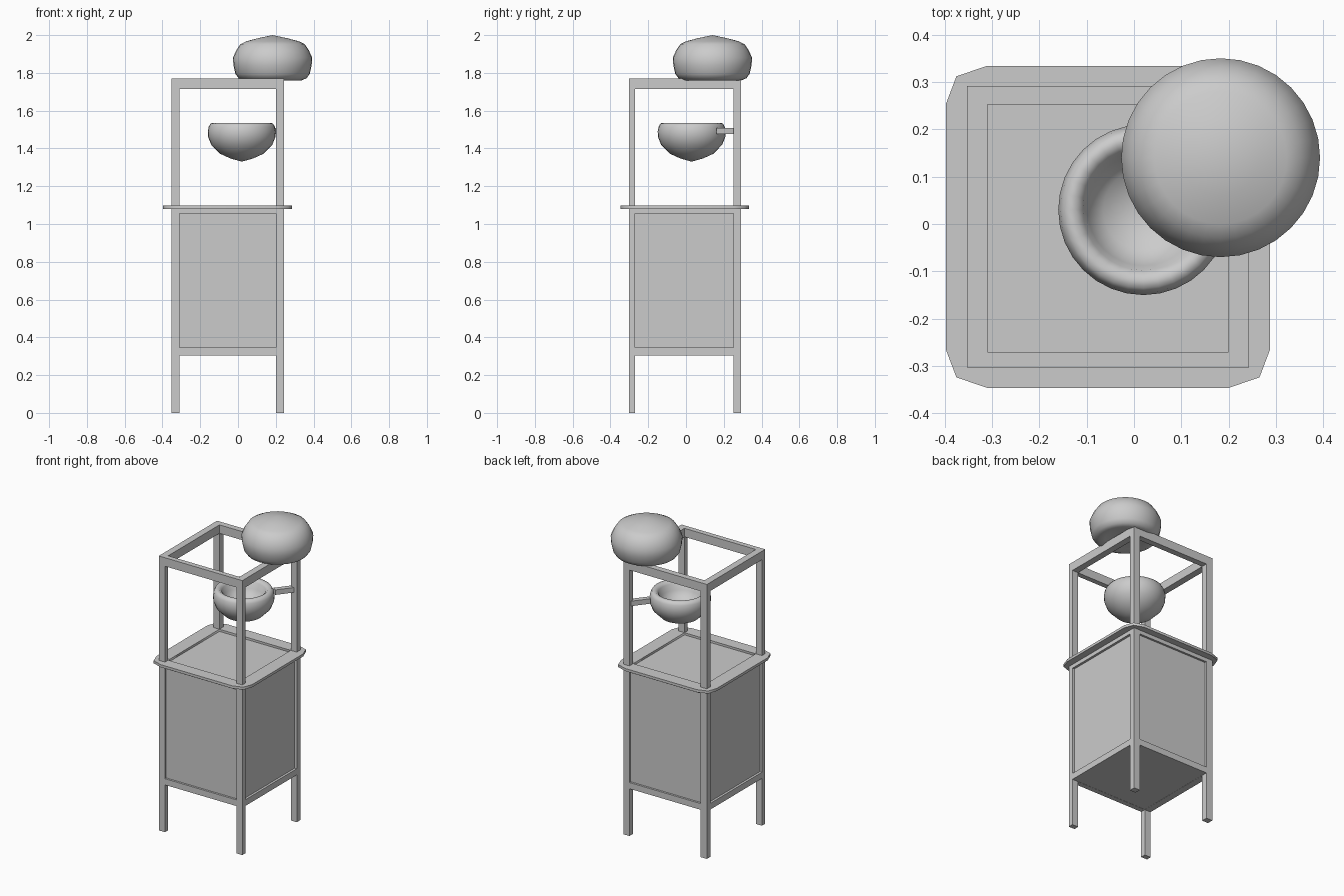
import bpy, bmesh, math
from mathutils import Vector

if "Cube" in bpy.data.objects:
    bpy.data.objects.remove(bpy.data.objects["Cube"])

# Stand outline (outer and inner faces of the four posts)
X0, X1, Y0, Y1 = -0.353, 0.243, -0.303, 0.291
IX0, IX1, IY0, IY1 = -0.309, 0.20, -0.27, 0.252


def box(name, x0, x1, y0, y1, z0, z1):
    bpy.ops.mesh.primitive_cube_add(size=1, location=((x0 + x1) / 2, (y0 + y1) / 2, (z0 + z1) / 2))
    ob = bpy.context.object
    ob.name = name
    ob.scale = (x1 - x0, y1 - y0, z1 - z0)
    bpy.ops.object.transform_apply(location=False, rotation=False, scale=True)
    return ob


def lathe(name, profile, cx, cy, steps=32):
    bm = bmesh.new()
    vs = [bm.verts.new((r, 0, z)) for r, z in profile]
    es = [bm.edges.new(p) for p in zip(vs, vs[1:])]
    bmesh.ops.spin(bm, geom=vs + es, cent=(0, 0, 0), axis=(0, 0, 1), angle=2 * math.pi, steps=steps)
    bmesh.ops.remove_doubles(bm, verts=bm.verts, dist=1e-4)
    bmesh.ops.recalc_face_normals(bm, faces=bm.faces)
    me = bpy.data.meshes.new(name)
    bm.to_mesh(me)
    bm.free()
    ob = bpy.data.objects.new(name, me)
    ob.location = (cx, cy, 0)
    bpy.context.collection.objects.link(ob)
    bpy.ops.object.select_all(action='DESELECT')
    ob.select_set(True)
    bpy.context.view_layer.objects.active = ob
    bpy.ops.object.shade_smooth_by_angle(angle=math.radians(60))
    return ob


# Corner posts
for sx, (a, b) in (("left", (X0, IX0)), ("right", (IX1, X1))):
    for sy, (c, d) in (("front", (Y0, IY0)), ("back", (IY1, Y1))):
        box(f"{sy}_{sx}_post", a, b, c, d, 0, 1.77)

# Rails at cabinet bottom, cabinet top and frame top
for level, z0, z1 in (("lower", 0.305, 0.345), ("middle", 1.055, 1.082), ("top", 1.715, 1.77)):
    for side, c, d in (("front", Y0, IY0), ("back", IY1, Y1)):
        box(f"{level}_{side}_rail", IX0, IX1, c, d, z0, z1)
    for side, a, b in (("left", X0, IX0), ("right", IX1, X1)):
        box(f"{level}_{side}_rail", a, b, IY0, IY1, z0, z1)

# Cabinet body with panels set back from the posts
box("cabinet_body", X0 + 0.015, X1 - 0.015, Y0 + 0.013, Y1 - 0.013, 0.306, 1.083)

# Shelf rim with clipped corners around the recessed surface
mx, my, hx, hy = -0.055, -0.006, 0.342, 0.340
corner = [(hx, hy - 0.08), (hx - 0.022, hy - 0.022), (hx - 0.087, hy)]
outer = []
for sx, sy in ((1, 1), (-1, 1), (-1, -1), (1, -1)):
    pts = [(mx + sx * x, my + sy * y) for x, y in corner]
    outer += pts if sx * sy > 0 else pts[::-1]
inner = [(IX0, IY0), (IX1, IY0), (IX1, IY1), (IX0, IY1)]
cu = bpy.data.curves.new("shelf_rim", 'CURVE')
cu.dimensions = '2D'
cu.fill_mode = 'BOTH'
cu.extrude = 0.0085
for loop in (outer, inner):
    sp = cu.splines.new('POLY')
    sp.points.add(len(loop) - 1)
    for p, (x, y) in zip(sp.points, loop):
        p.co = (x, y, 0, 1)
    sp.use_cyclic_u = True
rim = bpy.data.objects.new("shelf_rim", cu)
rim.location.z = 1.0885
bpy.context.collection.objects.link(rim)
bpy.ops.object.select_all(action='DESELECT')
rim.select_set(True)
bpy.context.view_layer.objects.active = rim
bpy.ops.object.convert(target='MESH')

# Open basin held inside the frame
lathe("basin", [(0, 1.33), (0.06, 1.347), (0.115, 1.372), (0.162, 1.42), (0.178, 1.46), (0.18, 1.49),
                (0.175, 1.515), (0.165, 1.533), (0.145, 1.535), (0.128, 1.52), (0.118, 1.48),
                (0.085, 1.44), (0, 1.415)], 0.02, 0.03)

# Arm from the back right post to the basin
a, b = Vector((0.14, 0.172, 1.492)), Vector((0.215, 0.268, 1.492))
arm = box("basin_arm", -(b - a).length / 2, (b - a).length / 2, -0.016, 0.016, -0.016, 0.016)
arm.location = (a + b) / 2
arm.rotation_euler.z = math.atan2(b.y - a.y, b.x - a.x)

# Rounded vessel resting on the frame corner
lathe("upper_vessel", [(0, 2.0), (0.08, 1.983), (0.14, 1.967), (0.17, 1.952), (0.192, 1.92), (0.21, 1.88),
                       (0.207, 1.84), (0.197, 1.795), (0.18, 1.772), (0.155, 1.761), (0.12, 1.768),
                       (0, 1.785)], 0.183, 0.14)
